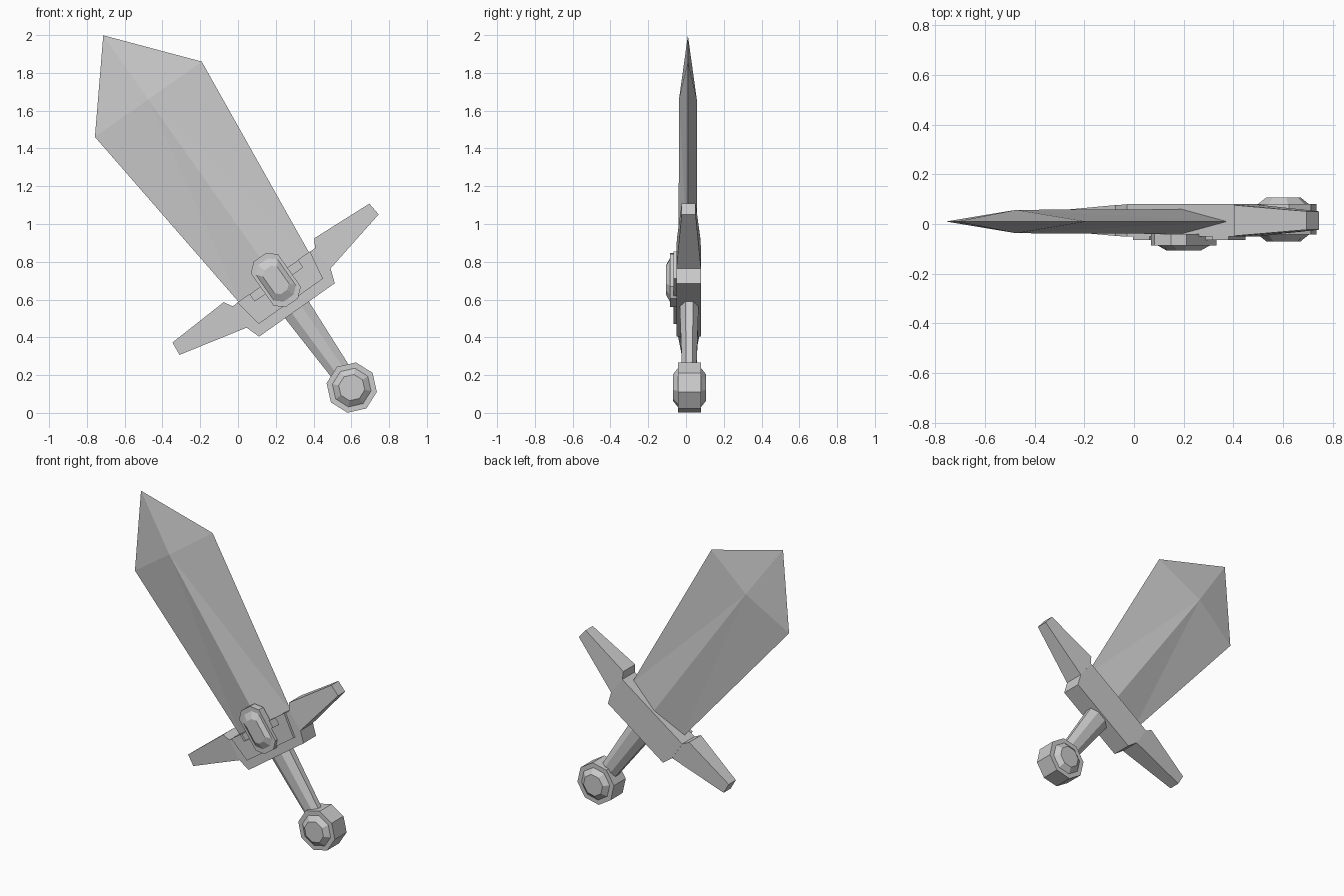
import bpy, bmesh, math
from mathutils import Matrix

cube = bpy.data.objects.get("Cube")
if cube:
    bpy.data.objects.remove(cube, do_unlink=True)

grey = bpy.data.materials.new("light_grey")
grey.use_nodes = True
grey.diffuse_color = (0.6, 0.6, 0.6, 1)
grey.node_tree.nodes["Principled BSDF"].inputs["Base Color"].default_value = (0.6, 0.6, 0.6, 1)

# Parts are made upright around the pommel centre, then tilted into place
TILT = Matrix.Translation((0.602, 0, 0.134)) @ Matrix.Rotation(math.radians(-35.2), 4, 'Y')


def finish(name, bm):
    bmesh.ops.recalc_face_normals(bm, faces=bm.faces)
    bm.transform(TILT)
    mesh = bpy.data.meshes.new(name)
    bm.to_mesh(mesh)
    bm.free()
    mesh.materials.append(grey)
    obj = bpy.data.objects.new(name, mesh)
    bpy.context.collection.objects.link(obj)
    return obj


def loft(name, rings):
    """Join matching rings of points and cap both ends."""
    bm = bmesh.new()
    loops = [[bm.verts.new(p) for p in ring] for ring in rings]
    n = len(loops[0])
    for a, b in zip(loops, loops[1:]):
        for i in range(n):
            j = (i + 1) % n
            bm.faces.new((a[i], a[j], b[j], b[i]))
    bm.faces.new(loops[0])
    bm.faces.new(loops[-1])
    return finish(name, bm)


def flat(points, y, scale=1, centre=0):
    return [(x * scale, y, centre + (z - centre) * scale) for x, z in points]


def mirrored(half):
    """Complete a right-hand outline with its mirror image."""
    return half + [(-x, z) for x, z in reversed(half)]


# Blade: diamond section, widening to the shoulders, then a point
bm = bmesh.new()
MID = 0.01


def diamond(width, depth, z):
    return [bm.verts.new(p) for p in
            ((width, MID, z), (0, MID - depth, z), (-width, MID, z), (0, MID + depth, z))]


base = diamond(0.225, 0.05, 0.69)
shoulder = diamond(0.346, 0.047, 1.868)
tip = bm.verts.new((0, MID, 2.282))
bm.faces.new(base)
for i in range(4):
    j = (i + 1) % 4
    bm.faces.new((shoulder[i], shoulder[j], tip))
    edge, ridge = (i, j) if i % 2 == 0 else (j, i)
    bm.faces.new((base[edge], shoulder[edge], shoulder[ridge]))
    bm.faces.new((base[edge], base[ridge], shoulder[ridge]))
finish("blade", bm)

# Guard body and its front plate with a notch behind the gem
body = mirrored([(0.245, 0.503), (0.272, 0.58), (0.267, 0.715)])
loft("guard_body", [flat(body, -0.05), flat(body, 0.08)])
plate = mirrored([(0.208, 0.559), (0.235, 0.717), (0.155, 0.717), (0.155, 0.67)])
loft("guard_plate", [flat(plate, -0.065), flat(plate, -0.045)])

# Guard arms, thinner toward the ends
arm = [(0.272, 0.58, 0.065), (0.645, 0.667, 0.037), (0.638, 0.742, 0.037),
       (0.293, 0.76, 0.062), (0.267, 0.715, 0.065)]
for side, name in ((1, "guard_arm_left"), (-1, "guard_arm_right")):
    loft(name, [[(side * x, 0.014 + s * t, z) for x, z, t in arm] for s in (-1, 1)])

# Gem: long octagon with a flat rim and a bevelled centre
GEM = 0.697
gem = mirrored([(0.04, GEM - 0.147), (0.088, GEM - 0.105),
                (0.088, GEM + 0.105), (0.04, GEM + 0.147)])
loft("gem", [flat(gem, y, s, GEM) for y, s in
             ((-0.04, 1), (-0.086, 1), (-0.086, 0.8), (-0.107, 0.52))])

# Handle: eight-sided, widening toward the guard
turns = [math.tau * (i + 0.5) / 8 for i in range(8)]
loft("handle", [[(w * math.cos(t) / math.cos(math.pi / 8), 0.017 + d * math.sin(t), z)
                 for t in turns]
                for w, d, z in ((0.054, 0.04, 0.06), (0.078, 0.054, 0.52))])

# Pommel: octagon with a raised bevelled disc on both faces
octagon = [(0.135 * math.sin(math.tau * i / 8), 0.135 * math.cos(math.tau * i / 8))
           for i in range(8)]
loft("pommel", [flat(octagon, y, s) for y, s in
                ((-0.07, 0.52), (-0.043, 0.77), (-0.043, 1),
                 (0.08, 1), (0.08, 0.77), (0.107, 0.52))])
